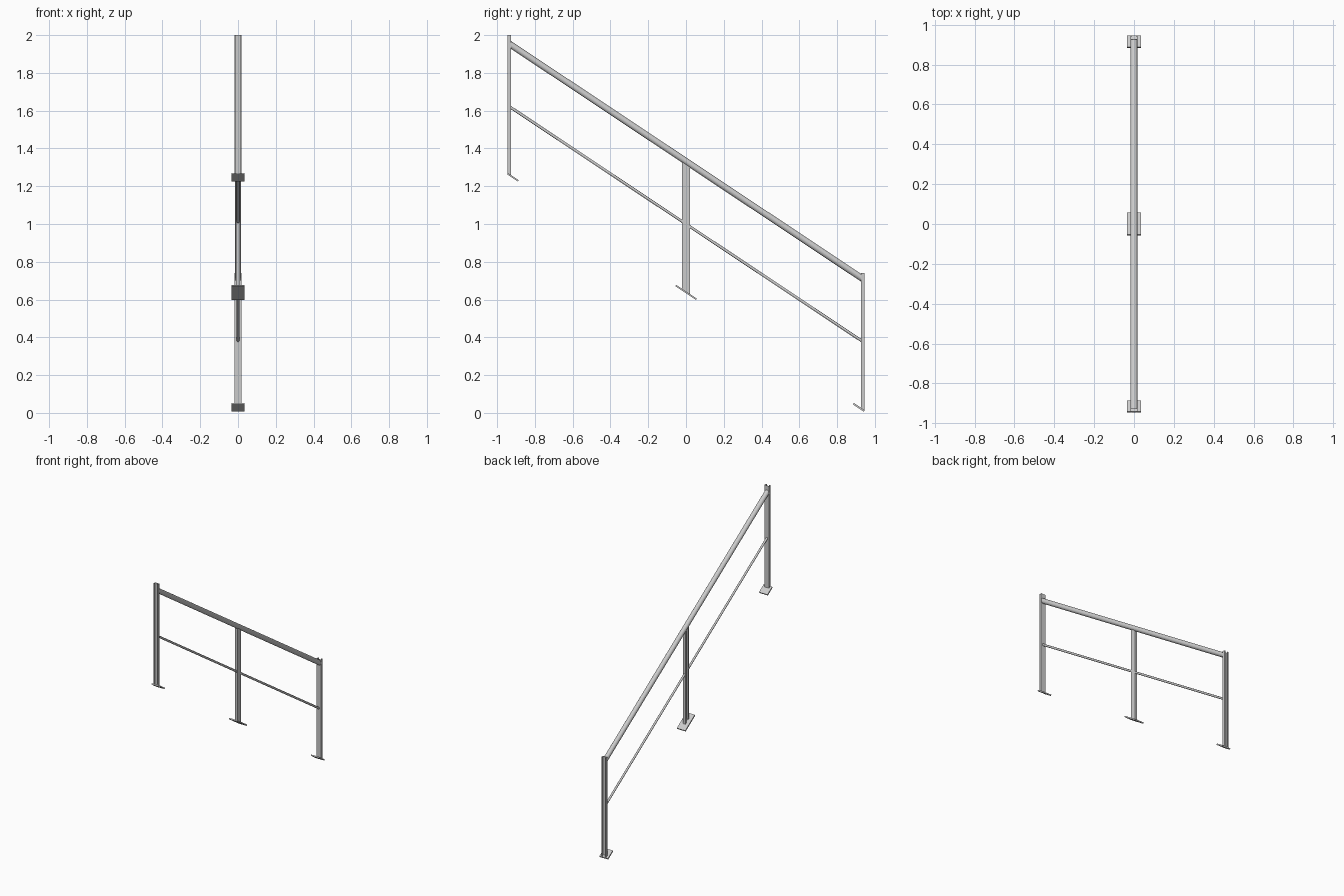
import bpy, bmesh, math

if "Cube" in bpy.data.objects:
    bpy.data.objects.remove(bpy.data.objects["Cube"])

SLOPE = -0.665          # stair pitch, dz/dy
COS = math.cos(math.atan(SLOPE))
FOOT = 0.638            # height of base plates at y = 0


def pitch(z0, y):
    return z0 + SLOPE * y


def loft(name, start, end, smooth=False):
    """Closed solid between two matching outlines."""
    bm = bmesh.new()
    a = [bm.verts.new(p) for p in start]
    b = [bm.verts.new(p) for p in end]
    n = len(a)
    bm.faces.new(a)
    bm.faces.new(b[::-1])
    for i in range(n):
        j = (i + 1) % n
        bm.faces.new((a[i], b[i], b[j], a[j]))
    bmesh.ops.recalc_face_normals(bm, faces=bm.faces)
    me = bpy.data.meshes.new(name)
    bm.to_mesh(me)
    bm.free()
    ob = bpy.data.objects.new(name, me)
    bpy.context.collection.objects.link(ob)
    if smooth:
        bpy.context.view_layer.objects.active = ob
        ob.select_set(True)
        bpy.ops.object.shade_smooth_by_angle(angle=math.radians(40))
        ob.select_set(False)
    return ob


def rail(name, z0, radius, y0, y1, sides=24):
    """Round bar following the pitch, ends cut vertically."""
    def ring(y):
        pts = []
        for i in range(sides):
            t = 2 * math.pi * i / sides
            pts.append((radius * math.cos(t), y,
                        pitch(z0, y) + radius * math.sin(t) / COS))
        return pts
    return loft(name, ring(y0), ring(y1), True)


def strut_profile(w=0.0185, d=0.0195, t=0.0025, lip=0.009, ret=0.006):
    """Lipped channel outline: web at v = 0, open side at v = d."""
    half = [(w, 0), (w, d), (w - lip, d), (w - lip, d - ret),
            (w - lip + t, d - ret), (w - lip + t, d - t), (w - t, d - t), (w - t, t)]
    return half + [(-u, v) for u, v in reversed(half)]


def post(name, place, top):
    """Channel post standing on the pitched plate; top(y) gives the upper cut."""
    xy = [place(u, v) for u, v in strut_profile()]
    return loft(name, [(x, y, pitch(FOOT, y)) for x, y in xy],
                [(x, y, top(y)) for x, y in xy])


def plate(name, y0, y1, w=0.034, t=0.009):
    """Flat foot lying along the pitch, with square-cut ends."""
    h, dy = t / 2 * COS, t / 2 * -SLOPE * COS
    side = [(y0 - dy, pitch(FOOT, y0) - h), (y1 - dy, pitch(FOOT, y1) - h),
            (y1 + dy, pitch(FOOT, y1) + h), (y0 + dy, pitch(FOOT, y0) + h)]
    return loft(name, [(-w, y, z) for y, z in side], [(w, y, z) for y, z in side])


# End posts, open sides facing outward
post("upper_post", lambda u, v: (u, -0.926 - v), lambda y: 2.0)
post("lower_post", lambda u, v: (u, 0.926 + v), lambda y: 0.74)

# Middle post, turned a quarter and cut to the pitch under the handrail
post("middle_post", lambda u, v: (0.010 - v, u * 1.08), lambda y: pitch(1.325, y))

# Base plates
plate("upper_base_plate", -0.943, -0.888)
plate("middle_base_plate", -0.055, 0.055)
plate("lower_base_plate", 0.886, 0.943)

# Handrail and the two lengths of knee rail
rail("handrail", 1.332, 0.0172, -0.927, 0.927)
rail("upper_knee_rail", 1.0, 0.0075, -0.927, -0.018, 16)
rail("lower_knee_rail", 1.0, 0.0075, 0.018, 0.927, 16)
